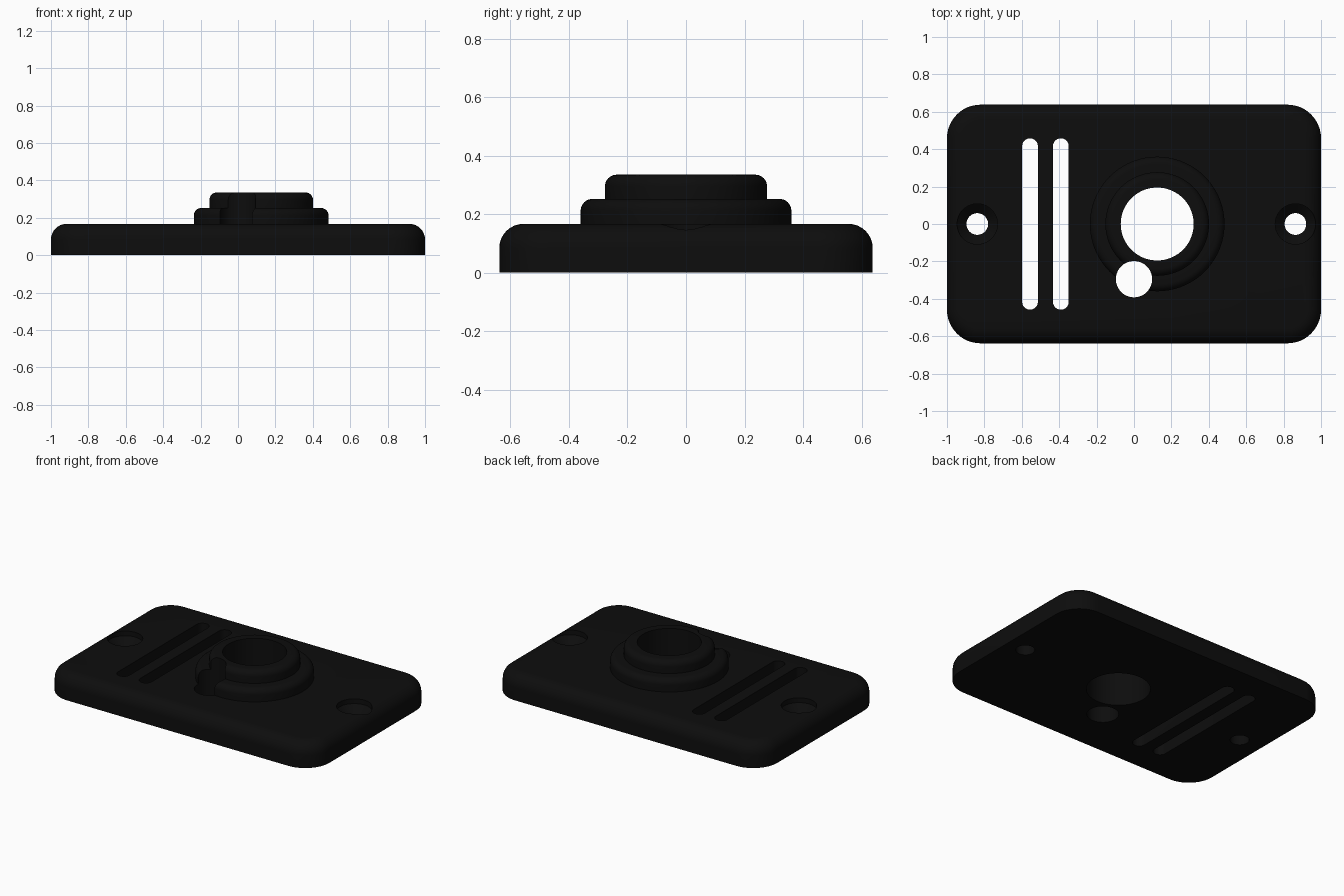
import bpy, bmesh, math

if "Cube" in bpy.data.objects:
    bpy.data.objects.remove(bpy.data.objects["Cube"])

BLACK = bpy.data.materials.new("matte_black")
BLACK.diffuse_color = (0.004, 0.004, 0.004, 1)
BLACK.use_nodes = True
BLACK.node_tree.nodes["Principled BSDF"].inputs["Base Color"].default_value = BLACK.diffuse_color


def loft(name, rings):
    """Closed solid skinned through a stack of equal-length rings."""
    bm = bmesh.new()
    loops = [[bm.verts.new(p) for p in ring] for ring in rings]
    n = len(loops[0])
    for a, b in zip(loops, loops[1:]):
        for i in range(n):
            j = (i + 1) % n
            bm.faces.new((a[i], a[j], b[j], b[i]))
    bm.faces.new(loops[0][::-1])
    bm.faces.new(loops[-1])
    bmesh.ops.recalc_face_normals(bm, faces=bm.faces)
    mesh = bpy.data.meshes.new(name)
    bm.to_mesh(mesh)
    bm.free()
    mesh.materials.append(BLACK)
    obj = bpy.data.objects.new(name, mesh)
    bpy.context.collection.objects.link(obj)
    return obj


def rounded_rect(cx, cy, hx, hy, r, z, steps=12):
    pts = []
    for k, (sx, sy) in enumerate(((1, 1), (-1, 1), (-1, -1), (1, -1))):
        for i in range(steps + 1):
            a = math.pi / 2 * (k + i / steps)
            pts.append((cx + sx * (hx - r) + r * math.cos(a),
                        cy + sy * (hy - r) + r * math.sin(a), z))
    return pts


def circle(cx, cy, r, z, n=72):
    return [(cx + r * math.cos(2 * math.pi * i / n),
             cy + r * math.sin(2 * math.pi * i / n), z) for i in range(n)]


def fillet(top, r, steps=8):
    """(inset, z) pairs of a quarter-round ending at height top."""
    return [(r * (1 - math.cos(math.pi / 2 * i / steps)),
             top - r + r * math.sin(math.pi / 2 * i / steps)) for i in range(steps + 1)]


def combine(target, tool, operation):
    """Apply a boolean and discard the tool."""
    mod = target.modifiers.new("bool", 'BOOLEAN')
    mod.operation, mod.solver, mod.object = operation, 'EXACT', tool
    dg = bpy.context.evaluated_depsgraph_get()
    mesh = bpy.data.meshes.new_from_object(target.evaluated_get(dg))
    target.modifiers.clear()
    target.data = mesh
    bpy.data.objects.remove(tool)


# Base plate with rounded corners and rounded top edge
TOP = 0.167
plate = loft("mounting_plate", [rounded_rect(0, 0, 1 - d, 0.638 - d, 0.18 - d, z)
                                for d, z in [(0, 0)] + fillet(TOP, 0.083)])

# Two-tier round boss
BX = 0.124
tiers = [circle(BX, 0, 0.36, 0.08)]
tiers += [circle(BX, 0, 0.36 - d, z) for d, z in fillet(0.252, 0.04)]
tiers += [circle(BX, 0, 0.277, 0.252)]
tiers += [circle(BX, 0, 0.277 - d, z) for d, z in fillet(0.335, 0.04)]
combine(plate, loft("boss", tiers), 'UNION')

# Main bore and the smaller side hole
for x, y, r in ((BX, 0, 0.195), (0, -0.295, 0.097)):
    combine(plate, loft("bore", [circle(x, y, r, z) for z in (-0.1, 0.5)]), 'DIFFERENCE')

# Two long slots
for x in (-0.556, -0.391):
    combine(plate, loft("slot", [rounded_rect(x, 0, 0.042, 0.458, 0.0415, z)
                                 for z in (-0.1, 0.4)]), 'DIFFERENCE')

# Recessed screw holes at both ends
for x in (-0.838, 0.863):
    combine(plate, loft("screw_hole", [circle(x, 0, r, z, 48) for r, z in
            ((0.058, -0.1), (0.058, 0.085), (0.108, 0.135), (0.108, 0.3))]), 'DIFFERENCE')

# Single colour, smooth with sharp edges kept
plate.data.materials.clear()
plate.data.materials.append(BLACK)
for p in plate.data.polygons:
    p.material_index = 0
bpy.context.view_layer.objects.active = plate
plate.select_set(True)
bpy.ops.object.shade_smooth_by_angle(angle=math.radians(30))
